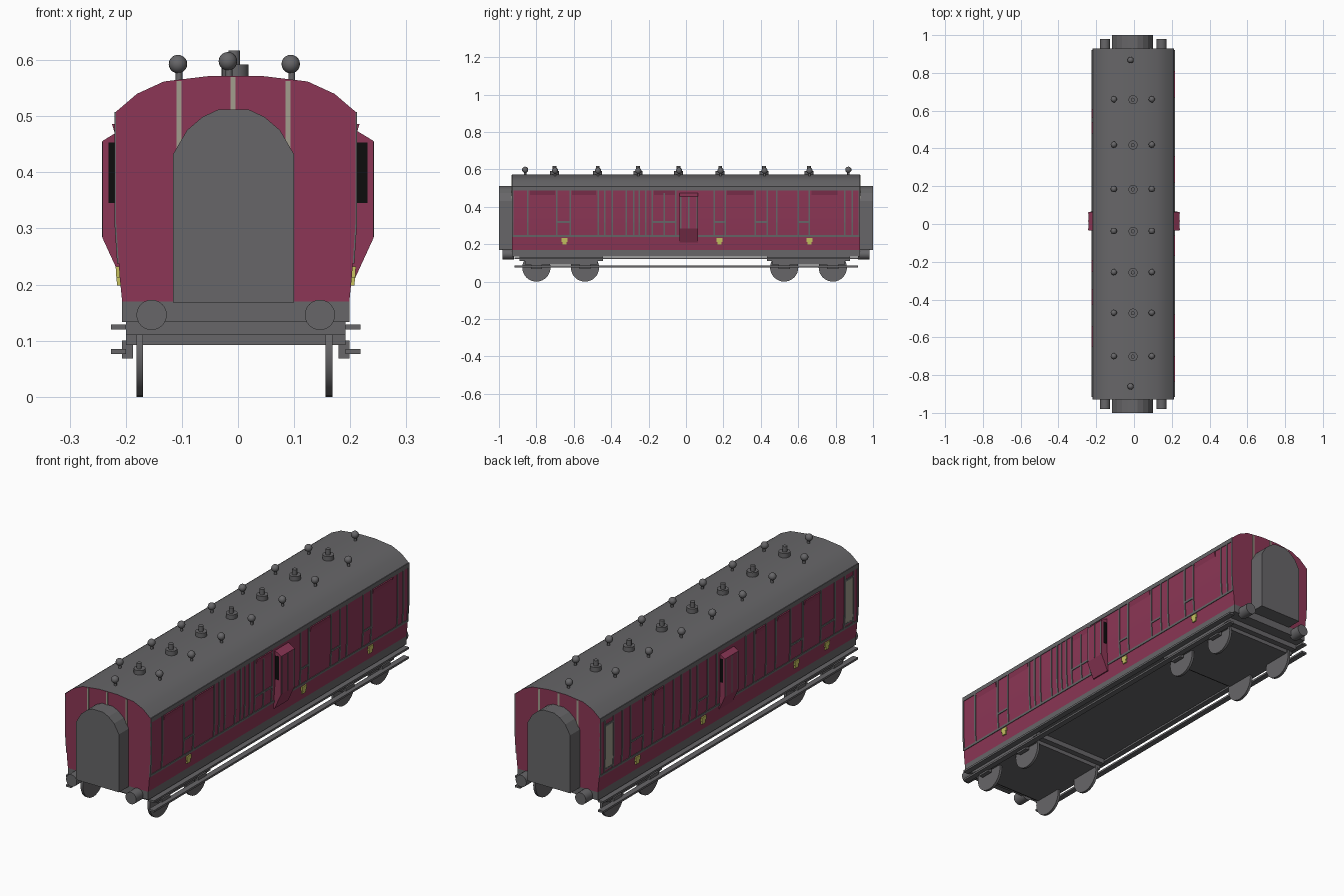
import bpy, bmesh, math
from mathutils import Matrix

if "Cube" in bpy.data.objects:
    bpy.data.objects.remove(bpy.data.objects["Cube"])

CX = -0.004  # body centre line


def mat(name, rgb):
    m = bpy.data.materials.new(name)
    m.diffuse_color = (*rgb, 1)
    m.use_nodes = True
    m.node_tree.nodes["Principled BSDF"].inputs["Base Color"].default_value = m.diffuse_color
    return m


MAROON = mat("maroon", (0.262, 0.037, 0.092))
GREY = mat("dark grey", (0.135, 0.133, 0.139))
BEIGE = mat("pale beige", (0.36, 0.34, 0.27))
YELLOW = mat("brass yellow", (0.58, 0.55, 0.12))
BLACK = mat("black", (0.004, 0.004, 0.004))


def finish(bm, name, mats, smooth=False, rule=None):
    bmesh.ops.recalc_face_normals(bm, faces=bm.faces)
    bm.normal_update()
    if rule:
        for f in bm.faces:
            f.material_index = rule(f)
    me = bpy.data.meshes.new(name)
    bm.to_mesh(me)
    bm.free()
    ob = bpy.data.objects.new(name, me)
    bpy.context.collection.objects.link(ob)
    for m in mats:
        me.materials.append(m)
    if smooth:
        bpy.ops.object.select_all(action='DESELECT')
        ob.select_set(True)
        bpy.context.view_layer.objects.active = ob
        bpy.ops.object.shade_smooth_by_angle(angle=math.radians(35))
    return ob


def prism(bm, pts, y0, y1):
    """Extrude an x-z outline along y."""
    a = [bm.verts.new((x, y0, z)) for x, z in pts]
    b = [bm.verts.new((x, y1, z)) for x, z in pts]
    bm.faces.new(a)
    bm.faces.new(b[::-1])
    for i in range(len(pts)):
        j = (i + 1) % len(pts)
        bm.faces.new((a[i], a[j], b[j], b[i]))


def box(bm, x0, x1, y0, y1, z0, z1):
    prism(bm, [(x0, z0), (x1, z0), (x1, z1), (x0, z1)], y0, y1)


def cyl(bm, axis, loc, r, depth, seg=24):
    rot = {'X': Matrix.Rotation(math.pi / 2, 4, 'Y'),
           'Y': Matrix.Rotation(math.pi / 2, 4, 'X'), 'Z': Matrix()}[axis]
    bmesh.ops.create_cone(bm, cap_ends=True, segments=seg, radius1=r, radius2=r,
                          depth=depth, matrix=Matrix.Translation(loc) @ rot)


# Body shell: maroon sides and ends, grey roof
SIDE = [(0.2025, 0.170), (0.207, 0.215), (0.2135, 0.315), (0.2135, 0.508)]
ROOF = [(0.176, 0.540), (0.128, 0.562), (0.045, 0.572)]
half = SIDE + ROOF
outline = [(CX + x, z) for x, z in half] + [(CX - x, z) for x, z in reversed(half)]
bm = bmesh.new()
prism(bm, outline, -0.93, 0.93)
finish(bm, "body_shell", [MAROON, GREY], True,
       lambda f: int(abs(f.normal.y) < 0.5 and f.calc_center_median().z > 0.5))


def side_x(z):
    for (xa, za), (xb, zb) in zip(SIDE, SIDE[1:]):
        if z <= zb:
            return xa + (xb - xa) * (z - za) / (zb - za)
    return SIDE[-1][0]


def plate(bm, s, y0, y1, z0, z1, t=0.003):
    """Thin plate hugging the curved side wall, s = side sign."""
    zs = [z0] + [z for _, z in SIDE if z0 < z < z1] + [z1]
    pts = [(CX + s * (side_x(z) + t), z) for z in zs]
    pts += [(CX + s * (side_x(z) - 0.002), z) for z in reversed(zs)]
    prism(bm, pts, y0, y1)


# Side beading, ventilator hoods, plates and windows
RIGHT = [-.845, -.69, -.62, -.47, -.435, -.395, -.32, -.28, -.25, -.215, -.18,
         -.115, -.055, .15, .21, .37, .435, .485, .60, .66, .85, .89]
LEFT = [-.83, -.76, -.66, -.53, -.44, -.335, -.265, -.18, -.12, .09, .155, .23,
        .28, .345, .40, .47, .55, .62, .71, .77]
RAILS = {1: [(-.69, -.62), (-.18, -.055), (.15, .21), (.37, .435), (.60, .66)],
         -1: [(-.76, -.66), (-.53, -.44), (.155, .23), (.62, .71)]}
HOODS = {1: [(-.835, -.70), (-.61, -.48), (-.17, -.06), (.22, .36), (.67, .81)],
         -1: [(-.65, -.54), (-.43, -.345), (-.255, -.19), (.48, .54), (.56, .61)]}
BRASS = {1: [-.65, .18, .66], -1: [-.71, -.49, .18, .655]}
beads, hoods, brass, panes = (bmesh.new() for _ in range(4))
for s, ys in ((1, RIGHT), (-1, LEFT)):
    for y in ys:
        plate(beads, s, y - .004, y + .004, .24, .49)
    plate(beads, s, -.93, .93, .238, .248)
    plate(beads, s, -.93, .93, .488, .508)
    for e in (-.926, .926):
        plate(beads, s, e - .004, e + .004, .24, .49)
    for a, b in RAILS[s]:
        plate(beads, s, a, b, .314, .323)
    for a, b in HOODS[s]:
        x = CX + s * .2135
        prism(hoods, [(x, .463), (x, .486), (x + s * .007, .486)], a, b)
    for y in BRASS[s]:
        plate(brass, s, y - .016, y + .016, .213, .232, .006)
        plate(brass, s, y - .011, y + .011, .198, .213, .006)
for c in (-.865, .865):
    plate(panes, -1, c - .026, c + .026, .265, .46, .002)
    for e in (-.031, .031):
        plate(beads, -1, c + e - .004, c + e + .004, .24, .49)
    plate(beads, -1, c - .03, c + .03, .458, .467)
    plate(beads, -1, c - .03, c + .03, .258, .266)
finish(beads, "side_beading", [GREY])
finish(hoods, "ventilator_hoods", [MAROON])
finish(brass, "step_plates", [YELLOW])
finish(panes, "end_windows", [BEIGE])

# Guard lookouts with black windows in both ends
bm, win, bars = bmesh.new(), bmesh.new(), bmesh.new()
for s in (1, -1):
    prism(bm, [(s * .2, .21), (s * .208, .21), (s * .2415, .283), (s * .2415, .456),
               (s * .212, .474), (s * .2, .474)], -.034, .064)
    for y in (-.034, .064):
        a, b = sorted((s * .211, s * .231))
        box(win, a, b, y - .001, y + .001, .345, .453)
    for y in (-.028, .015, .058):
        a, b = sorted((s * .240, s * .2425))
        box(bars, a, b, y - .003, y + .003, .285, .455)
finish(bm, "guard_lookouts", [MAROON])
finish(win, "lookout_windows", [BLACK])
finish(bars, "lookout_beading", [GREY])

# Gangway connections and pale strips on the end walls
arch = [(.108, .168), (.108, .432), (.083, .475), (.055, .499), (.027, .512)]
gang = [(-.008 + x, z) for x, z in arch] + [(-.008 - x, z) for x, z in reversed(arch)]
bm, strips = bmesh.new(), bmesh.new()
for s in (1, -1):
    prism(bm, gang, s * .925, s)
    for x, z in ((-.105, .563), (-.009, .570), (.089, .563)):
        box(strips, x - .0045, x + .0045, s * .929, s * .932, .43, z)
finish(bm, "gangways", [GREY])
finish(strips, "end_strips", [BEIGE])

# Underframe, footboards and buffers
bm = bmesh.new()
box(bm, CX - .2025, CX + .2025, -.93, .93, .133, .172)
for s in (1, -1):
    for z0, z1 in ((.120, .129), (.076, .085)):
        a, b = sorted((CX + s * .196, CX + s * .222))
        box(bm, a, b, -.917, .92, z0, z1)
finish(bm, "underframe", [GREY])
bm = bmesh.new()
for x in (-.154, .146):
    for s in (1, -1):
        cyl(bm, 'Y', (x, s * .95, .146), .027, .06)
finish(bm, "buffers", [GREY], True)

# Bogies, axle boxes and wheels
bm, wheels = bmesh.new(), bmesh.new()
for c, axles in ((-.667, (-.80, -.54)), (.655, (.525, .785))):
    box(bm, CX - .196, CX + .196, c - .222, c + .222, .110, .134)
    box(bm, CX - .196, CX + .196, c - .195, c + .195, .092, .112)
    for y in axles:
        for s in (1, -1):
            a, b = sorted((CX + s * .183, CX + s * .203))
            box(bm, a, b, y - .03, y + .03, .068, .1)
            cyl(wheels, 'X', (-.0065 + s * .1685, y, .0755), .0755, .012, 32)
finish(bm, "bogies", [GREY])
finish(wheels, "wheels", [GREY], True)

# Roof ventilators: ball on post, and stepped drums on the centre line
balls, drums = bmesh.new(), bmesh.new()


def ball(x, y, z):
    bmesh.ops.create_uvsphere(balls, u_segments=16, v_segments=10, radius=.0165,
                              matrix=Matrix.Translation((x, y, z)))
    cyl(balls, 'Z', (x + .002, y, z - .025), .006, .04, 12)


for y in (.66, .42, .185, -.037, -.255, -.47, -.70):
    ball(-.107, y, .593)
    ball(.094, y, .593)
    cyl(drums, 'Z', (-.005, y - .002, .580), .024, .025)
    cyl(drums, 'Z', (-.0065, y - .002, .604), .0105, .026, 16)
ball(-.018, .868, .598)
ball(-.018, -.860, .598)
finish(balls, "ball_ventilators", [GREY], True)
finish(drums, "drum_ventilators", [GREY], True)
